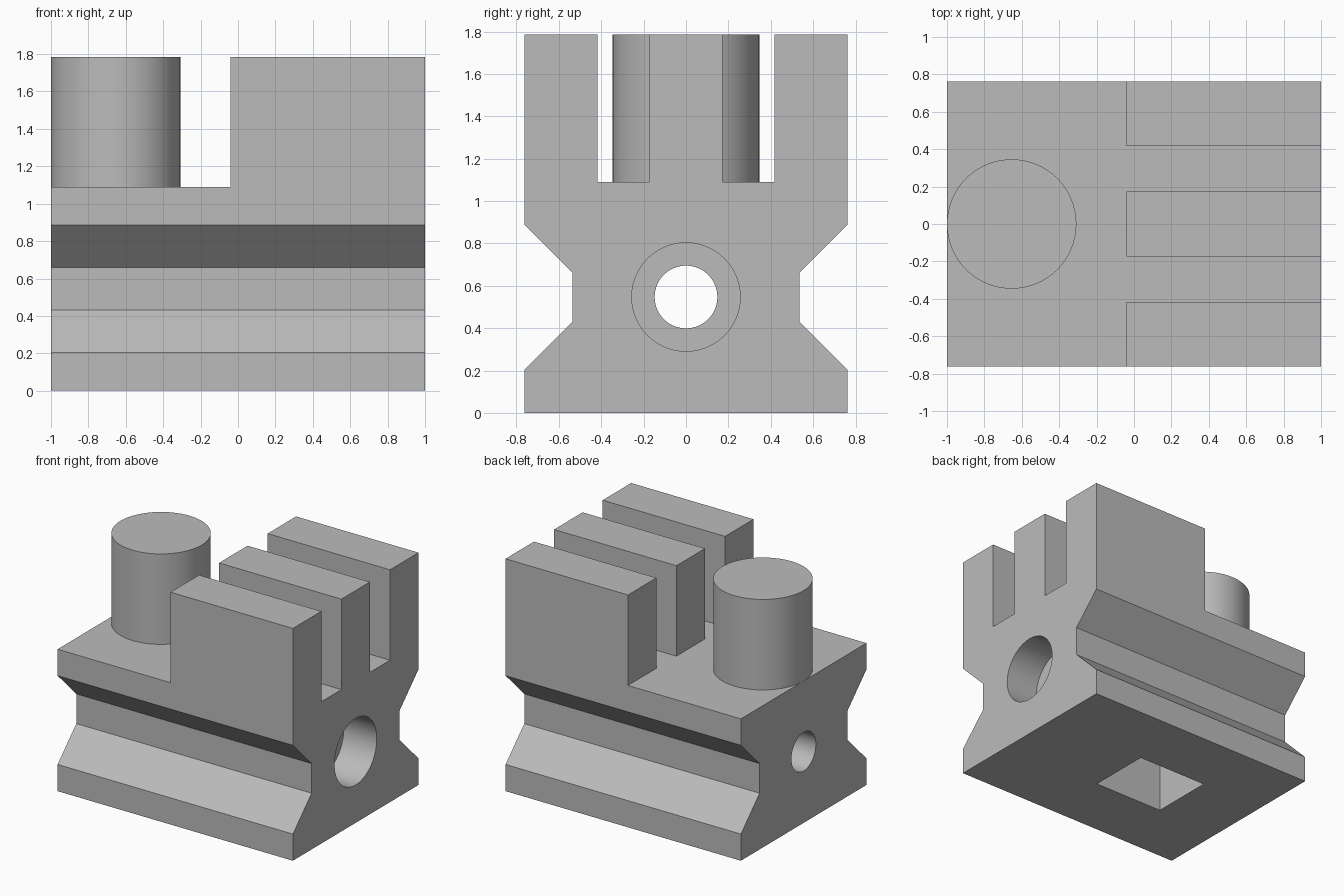
import bpy, bmesh, math
from mathutils import Matrix, Vector

cube = bpy.data.objects.get("Cube")
if cube:
    bpy.data.objects.remove(cube, do_unlink=True)

grey = bpy.data.materials.new("plain grey")
grey.use_nodes = True
colour = (0.5, 0.5, 0.5, 1)
grey.diffuse_color = colour
grey.node_tree.nodes["Principled BSDF"].inputs["Base Color"].default_value = colour


def make_object(name, bm):
    bmesh.ops.recalc_face_normals(bm, faces=bm.faces)
    mesh = bpy.data.meshes.new(name)
    bm.to_mesh(mesh)
    bm.free()
    mesh.materials.append(grey)
    obj = bpy.data.objects.new(name, mesh)
    bpy.context.collection.objects.link(obj)
    return obj


def extrude_profile(name, points, x0, x1):
    bm = bmesh.new()
    face = bm.faces.new([bm.verts.new((x0, y, z)) for y, z in points])
    result = bmesh.ops.extrude_face_region(bm, geom=[face])
    moved = [v for v in result["geom"] if isinstance(v, bmesh.types.BMVert)]
    bmesh.ops.translate(bm, vec=(x1 - x0, 0, 0), verts=moved)
    return make_object(name, bm)


def box(name, low, high):
    low, high = Vector(low), Vector(high)
    bm = bmesh.new()
    bmesh.ops.create_cube(bm, size=1, matrix=Matrix.Translation((low + high) / 2)
                          @ Matrix.Diagonal((*(high - low), 1)))
    return make_object(name, bm)


def cylinder(name, start, end, radius):
    start, end = Vector(start), Vector(end)
    axis = end - start
    bm = bmesh.new()
    turn = axis.to_track_quat("Z", "Y").to_matrix().to_4x4()
    bmesh.ops.create_cone(bm, cap_ends=True, segments=64, radius1=radius, radius2=radius,
                          depth=axis.length, matrix=Matrix.Translation((start + end) / 2) @ turn)
    return make_object(name, bm)


def cut(target, cutter):
    mod = target.modifiers.new("cut", "BOOLEAN")
    mod.operation = "DIFFERENCE"
    mod.solver = "EXACT"
    mod.object = cutter
    bpy.context.view_layer.objects.active = target
    bpy.ops.object.modifier_apply(modifier=mod.name)
    bpy.data.objects.remove(cutter, do_unlink=True)


def smooth(obj):
    bpy.ops.object.select_all(action="DESELECT")
    obj.select_set(True)
    bpy.context.view_layer.objects.active = obj
    bpy.ops.object.shade_smooth_by_angle(angle=math.radians(30))


TOP, DECK, BORE_Z = 1.785, 1.09, 0.547

# Block with a V groove down each side and three fins on top
half = [(0.762, 0), (0.762, 0.205), (0.535, 0.432), (0.535, 0.66), (0.762, 0.887),
        (0.762, TOP), (0.417, TOP), (0.417, DECK), (0.173, DECK), (0.173, TOP)]
body = extrude_profile("grooved_block", half + [(-y, z) for y, z in reversed(half)], -1, 1)

# Clear the deck in front of the fins
cut(body, box("deck_cutter", (-1.2, -1, DECK), (-0.04, 1, 2)))

# Square pocket from below, stepped bore along the length
cut(body, box("pocket_cutter", (-0.457, -0.25, -0.2), (0.145, 0.25, 0.8)))
cut(body, cylinder("bore_cutter", (-1.2, 0, BORE_Z), (1.2, 0, BORE_Z), 0.148))
cut(body, cylinder("counterbore_cutter", (0.72, 0, BORE_Z), (1.3, 0, BORE_Z), 0.256))
smooth(body)

# Round post on the deck
smooth(cylinder("round_post", (-0.654, 0, DECK), (-0.654, 0, TOP), 0.346))
